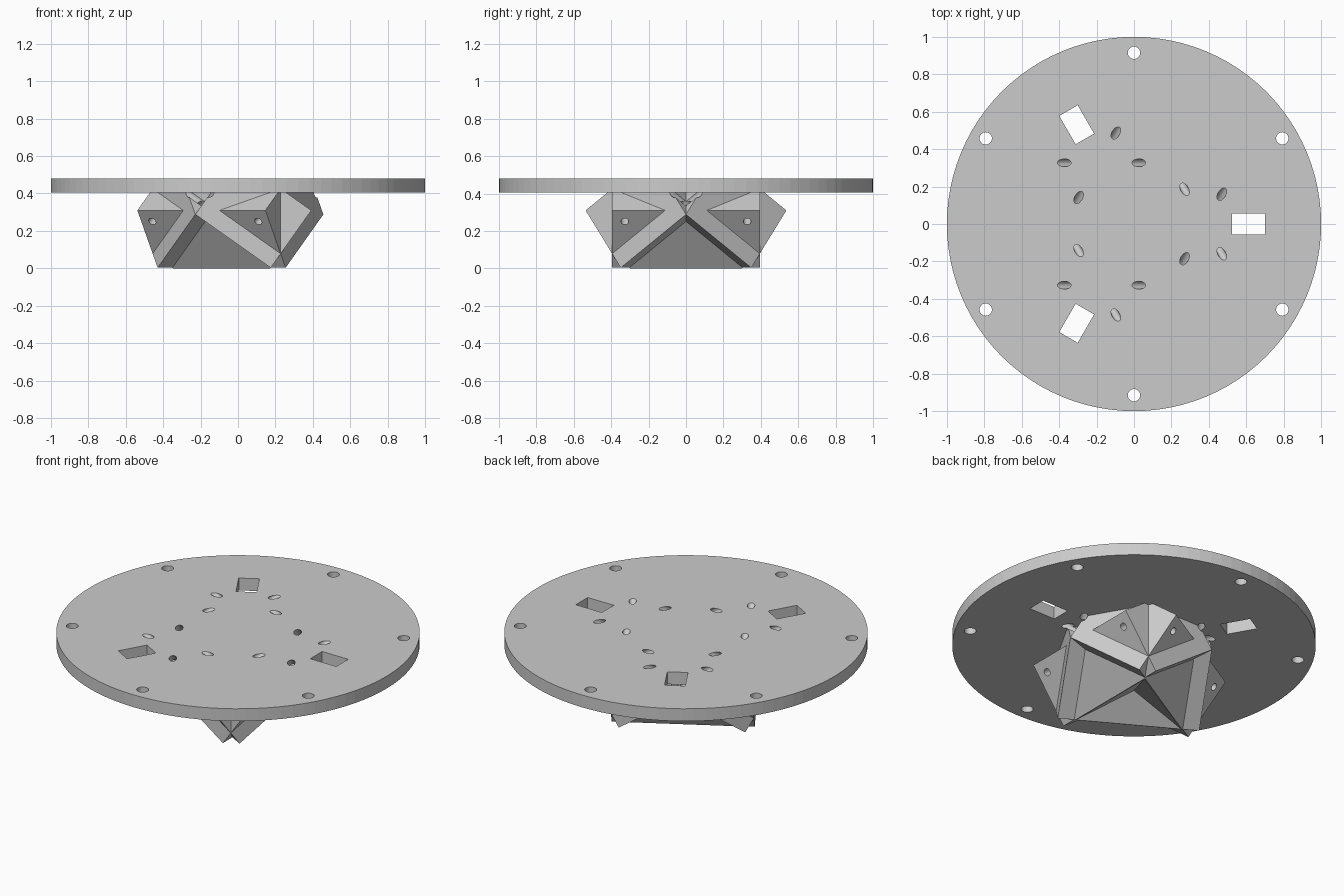
import bpy, bmesh
from math import sqrt, cos, sin, radians
from mathutils import Vector, Matrix

if "Cube" in bpy.data.objects:
    bpy.data.objects.remove(bpy.data.objects["Cube"])

grey = bpy.data.materials.new("plain grey")
grey.use_nodes = True
grey.diffuse_color = (0.6, 0.6, 0.6, 1)
grey.node_tree.nodes["Principled BSDF"].inputs["Base Color"].default_value = grey.diffuse_color

# Main measures
DISC_LOW, DISC_TOP = 0.405, 0.48
FACE = 0.141             # distance of the three slanted faces from the origin
TIP = 0.206              # distance of the rib crests
HEX = 0.395              # distance of the upright hexagon sides
SPAN = sqrt(2) * HEX
POCKET = TIP - SPAN


def flat(deg):
    return Vector((cos(radians(deg)), sin(radians(deg)), 0))


def slant(deg):
    """Cube edge direction, leaning outwards and down."""
    return flat(deg) * sqrt(2 / 3) - Vector((0, 0, sqrt(1 / 3)))


def rising(deg):
    """Direction square to slant, leaning outwards and up."""
    return flat(deg) * sqrt(1 / 3) + Vector((0, 0, sqrt(2 / 3)))


THIRDS = (0, 120, 240)
UP, DOWN = Vector((0, 0, 1)), Vector((0, 0, -1))


def add_object(name, bm):
    bmesh.ops.recalc_face_normals(bm, faces=bm.faces[:])
    mesh = bpy.data.meshes.new(name)
    bm.to_mesh(mesh)
    bm.free()
    mesh.materials.append(grey)
    ob = bpy.data.objects.new(name, mesh)
    bpy.context.scene.collection.objects.link(ob)
    return ob


def convex(name, planes):
    """Solid made of all points with normal . p <= distance for each plane."""
    bm = bmesh.new()
    bmesh.ops.create_cube(bm, size=4)
    for normal, dist in planes:
        n = normal.normalized()
        bmesh.ops.bisect_plane(bm, geom=bm.verts[:] + bm.edges[:] + bm.faces[:], dist=1e-5,
                               plane_co=n * (dist / normal.length), plane_no=n, clear_outer=True)
        rim = [e for e in bm.edges if e.is_boundary]
        if rim:
            bmesh.ops.holes_fill(bm, edges=rim, sides=0)
    return add_object(name, bm)


def rod(name, centre, axis, radius, length, sides):
    bm = bmesh.new()
    turn = axis.to_track_quat('Z', 'Y').to_matrix().to_4x4()
    bmesh.ops.create_cone(bm, cap_ends=True, segments=sides, radius1=radius, radius2=radius,
                          depth=length, matrix=Matrix.Translation(centre) @ turn)
    return add_object(name, bm)


def cut(target, cutters):
    bpy.context.view_layer.objects.active = target
    for cutter in cutters:
        mod = target.modifiers.new("cut", 'BOOLEAN')
        mod.operation, mod.solver, mod.object = 'DIFFERENCE', 'EXACT', cutter
        bpy.ops.object.modifier_apply(modifier=mod.name)


# Round top plate
disc = rod("round_plate", Vector((0, 0, (DISC_LOW + DISC_TOP) / 2)), UP, 1, DISC_TOP - DISC_LOW, 96)

# Hexagonal core narrowed below by three slanted faces
core = convex("core", [(slant(a), FACE) for a in THIRDS] + [(DOWN, 0), (UP, 0.43)]
              + [(flat(a), HEX) for a in range(30, 390, 60)])

# Grooves between the ribs, and the three-sided hollow in the underside
pockets = [convex("groove_cutter", [(slant(a + 120), POCKET), (slant(a + 240), POCKET),
                                    (-flat(a), 0), (UP, 0.7)]) for a in THIRDS]
hollow = convex("hollow_cutter", [(DOWN, 0.001)] + [(rising(a), 0.098) for a in THIRDS])
cut(core, pockets + [hollow])

# Slanted bolt holes
bolts = []
for a in THIRDS:
    spin = Matrix.Rotation(radians(a), 3, 'Z')
    for x in (0.025, -0.373):
        for y in (-0.327, 0.327):
            start = spin @ Vector((x, y, DISC_TOP))
            bolts.append(rod("bolt_cutter", start + slant(a) * 0.4, slant(a), 0.021, 1.3, 24))
cut(core, bolts)

# Mounting ears: a wedge outside the core at each end of a slanted face
for a in THIRDS:
    for turn in (1, -1):
        ear = convex("mounting_ear", [(slant(a), FACE), (flat(a + 90 * turn), HEX),
                                      (rising(a), 0.479), (-flat(a + 30 * turn), -HEX), (UP, 0.43)])
        cut(ear, bolts)

# Rim holes and rectangular slots in the plate
rim = [rod("rim_cutter", flat(a) * 0.915 + UP * 0.44, UP, 0.033, 0.3, 32) for a in range(30, 390, 60)]
slots = [convex("slot_cutter", [(flat(a), 0.70), (-flat(a), -0.525), (flat(a + 90), 0.057),
                                (flat(a - 90), 0.057), (UP, 0.6), (DOWN, -0.3)])
         for a in THIRDS]
cut(disc, bolts + rim + slots)
for helper in pockets + [hollow] + bolts + rim + slots:
    bpy.data.objects.remove(helper)

# Triangular ribs: a mirrored pair runs down each slanted face
for a in THIRDS:
    for turn in (120, -120):
        face, run, across = slant(a), slant(a + turn), slant(a - turn)
        convex("rib", [(face - across, SPAN), (face + across, 2 * TIP - SPAN), (-face, -FACE),
                       (run, FACE), (-run, -POCKET), (DOWN, 0), (UP, 0.43)])
